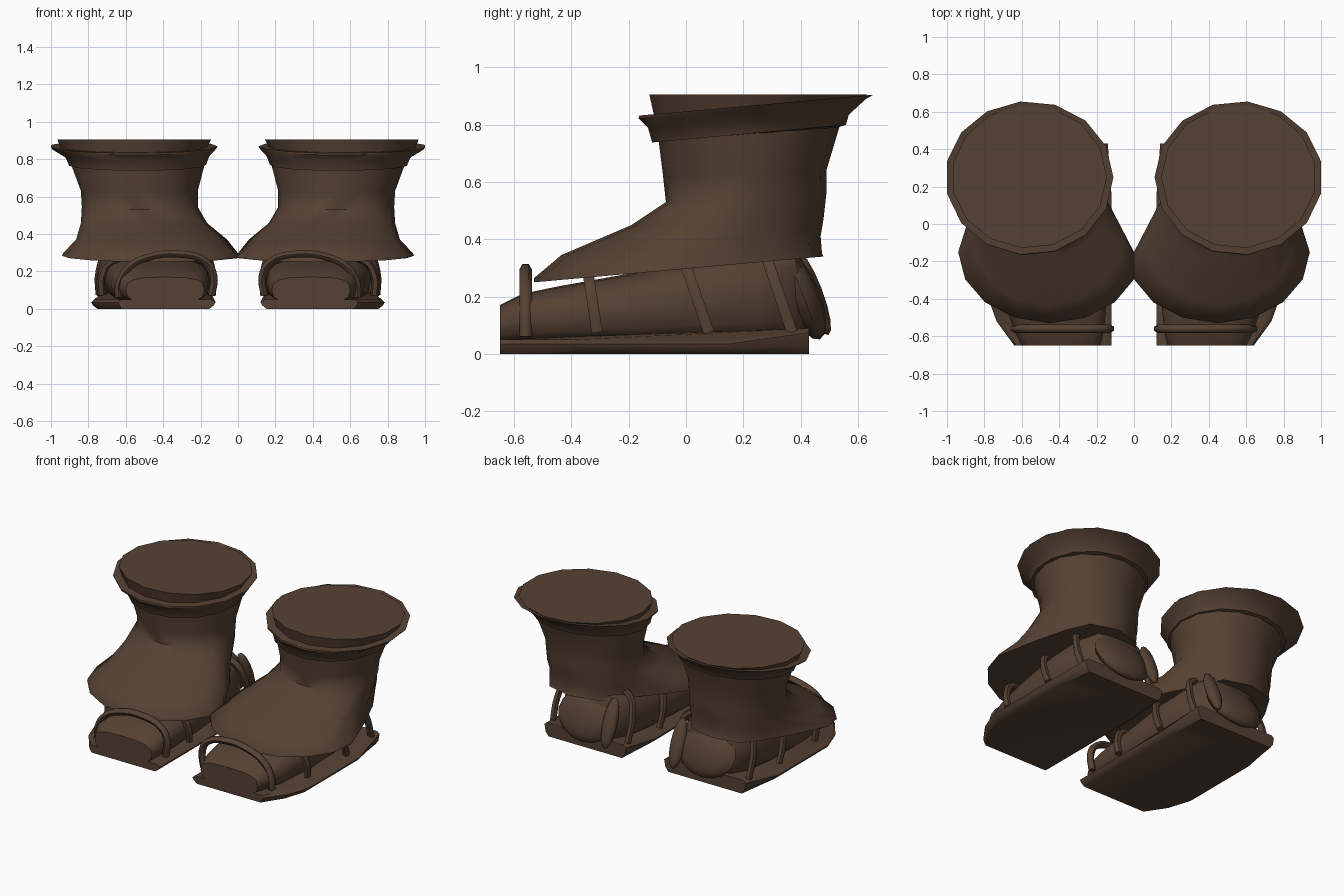
import bpy, bmesh, math
from mathutils import Vector

if "Cube" in bpy.data.objects:
    bpy.data.objects.remove(bpy.data.objects["Cube"])

brown = bpy.data.materials.new("dark_brown_leather")
brown.diffuse_color = (0.092, 0.053, 0.033, 1)
brown.use_nodes = True
brown.node_tree.nodes["Principled BSDF"].inputs["Base Color"].default_value = brown.diffuse_color


def finish(ob, angle=40):
    """Colour, smooth and mirror one part to make the pair."""
    ob.data.materials.append(brown)
    bpy.ops.object.select_all(action='DESELECT')
    ob.select_set(True)
    bpy.context.view_layer.objects.active = ob
    bpy.ops.object.shade_smooth_by_angle(angle=math.radians(angle))
    m = ob.modifiers.new("pair", 'MIRROR')
    m.use_mirror_merge = False
    return ob


def add_object(name, me, angle):
    ob = bpy.data.objects.new(name, me)
    bpy.context.collection.objects.link(ob)
    return finish(ob, angle)


def loft(name, rings, angle=40):
    """Skin equal-sized rings and cap both ends."""
    bm = bmesh.new()
    loops = [[bm.verts.new(p) for p in r] for r in rings]
    n = len(rings[0])
    for a, b in zip(loops, loops[1:]):
        for i in range(n):
            j = (i + 1) % n
            bm.faces.new((a[i], a[j], b[j], b[i]))
    bm.faces.new(loops[0][::-1])
    bm.faces.new(loops[-1])
    bmesh.ops.recalc_face_normals(bm, faces=bm.faces)
    me = bpy.data.meshes.new(name)
    bm.to_mesh(me)
    bm.free()
    return add_object(name, me, angle)


def tilted_ring(yf, zf, yb, zb, xi, xo, ym, n=16, phase=0.0):
    """Egg-shaped ring sloping from front to back; wide skirt rings narrow behind."""
    pts = []
    for i in range(n):
        t = 2 * math.pi * i / n + phase
        c, s = math.cos(t), math.sin(t)
        y = ym + s * ((yb - ym) if s > 0 else (ym - yf))
        a, b = xi, xo
        if s > 0 and ym < .1:
            k = min(1, s * 1.6)
            a, b = xi + (.2 - xi) * k, xo + (.845 - xo) * k
            c = math.copysign(abs(c) ** (.6 if ym < 0 else .8), c)
        x = (a + b) / 2 + (b - a) / 2 * c
        pts.append((max(x, 0.0), y, zf + (zb - zf) * (y - yf) / (yb - yf)))
    return pts


# Flared skirt over the foot, then the shaft
loft("shaft", [tilted_ring(*r) for r in (
    (-.53, .25, .48, .34, -.04, .94, -.15),
    (-.53, .265, .475, .35, -.04, .935, -.15),
    (-.435, .345, .47, .41, .06, .865, -.06),
    (-.19, .45, .48, .47, .165, .84, .08),
    (-.07, .53, .49, .56, .215, .835, .2),
    (-.08, .62, .49, .64, .215, .84, .22),
    (-.095, .74, .535, .79, .18, .89, .23),
    (-.10, .78, .55, .84, .18, .89, .23))], 60)

# Rolled collar and the flat lid that closes the top
HALF = math.radians(12)
loft("collar", [tilted_ring(*r, n=15, phase=HALF) for r in (
    (-.09, .745, .53, .79, .19, .885, .23),
    (-.12, .738, .56, .80, .17, .91, .23),
    (-.135, .79, .57, .835, .155, .93, .24),
    (-.168, .822, .63, .89, .115, 1.0, .25),
    (-.165, .832, .657, .905, .11, 1.01, .25),
    (-.12, .835, .62, .897, .15, .97, .25))])
loft("top_lid", [tilted_ring(*r, n=15, phase=HALF) for r in (
    (-.11, .815, .61, .885, .17, .95, .25),
    (-.13, .905, .635, .905, .145, .975, .25))])

# Foot: y, inner x, outer x, top z, bottom z
foot = []
for y, xi, xo, zt, zb in ((-.65, .18, .60, .17, .03), (-.57, .16, .64, .21, .03),
                          (-.45, .15, .68, .235, .03), (-.2, .15, .71, .28, .03),
                          (.05, .16, .71, .34, .03), (.25, .19, .68, .38, .03),
                          (.38, .24, .63, .38, .04), (.43, .33, .54, .28, .08)):
    ring = []
    for k in range(16):
        t = 2 * math.pi * k / 16
        c, s = math.cos(t), math.sin(t)
        ring.append(((xi + xo) / 2 + (xo - xi) / 2 * math.copysign(abs(c) ** .65, c), y,
                     (zt + zb) / 2 + (zt - zb) / 2 * math.copysign(abs(s) ** .65, s)))
    foot.append(ring)
loft("foot", foot, 50)

# Sandal sole with its heel edge turned up
outline = ((.12, -.65), (.64, -.65), (.735, -.52), (.785, -.38), (.785, .15),
           (.74, .43), (.14, .43), (.12, .15), (.12, -.3))


def sole_ring(z, inset, lift):
    return [(.45 + (x - .45) * (1 - inset), y,
             z + lift * max(0, y - .15) / .28) for x, y in outline]


loft("sole", [sole_ring(0, .1, 0), sole_ring(.018, .03, .01),
              sole_ring(.035, 0, .04), sole_ring(.05, .06, .04)])


def strap(name, pts, r=.022):
    """Rounded strap following a smooth path."""
    cu = bpy.data.curves.new(name, 'CURVE')
    cu.dimensions = '3D'
    cu.bevel_depth = r
    cu.bevel_resolution = 1
    cu.resolution_u = 4
    cu.use_fill_caps = True
    sp = cu.splines.new('BEZIER')
    sp.bezier_points.add(len(pts) - 1)
    for bp, p in zip(sp.bezier_points, pts):
        bp.co = p
        bp.handle_left_type = bp.handle_right_type = 'AUTO'
    tmp = bpy.data.objects.new(name + "_path", cu)
    bpy.context.collection.objects.link(tmp)
    bpy.context.view_layer.update()
    me = bpy.data.meshes.new_from_object(tmp)
    bpy.data.objects.remove(tmp)
    return add_object(name, me, 60)


# Arched strap over the toes
strap("toe_strap", [(x, -.56, z) for x, z in (
    (.14, .07), (.13, .18), (.17, .25), (.32, .293), (.48, .275),
    (.58, .225), (.635, .14), (.64, .06))])

# Leaning side straps: y at foot, y at top, z top, inner x, outer x
for i, (y0, y1, zt, xi, xo) in enumerate(((-.31, -.34, .27, .14, .73),
                                          (.08, -.005, .32, .14, .74),
                                          (.37, .27, .37, .17, .72))):
    strap("side_strap_%d" % (i + 1), [(x, y0 + (y1 - y0) * f, .075 + (zt - .075) * f)
          for x, f in ((xi, 0), (xi, .5), (xi + .05, .92), ((xi + xo) / 2, 1),
                       (xo - .05, .92), (xo, .5), (xo, 0))])


def leaning_pad(name, centre, radii):
    """Flattened ball leaning forward towards its top."""
    bm = bmesh.new()
    bmesh.ops.create_uvsphere(bm, u_segments=12, v_segments=8, radius=1)
    lean = math.radians(21)
    co, si = math.cos(lean), math.sin(lean)
    for v in bm.verts:
        x, y, z = (a * b for a, b in zip(v.co, radii))
        v.co = Vector(centre) + Vector((x, y * co - z * si, z * co + y * si))
    me = bpy.data.meshes.new(name)
    bm.to_mesh(me)
    bm.free()
    return add_object(name, me, 60)


# Rounded heel and the leaf-shaped tab beside it
leaning_pad("heel", (.44, .41, .2), (.21, .06, .16))
leaning_pad("heel_tab", (.25, .44, .215), (.05, .036, .16))
